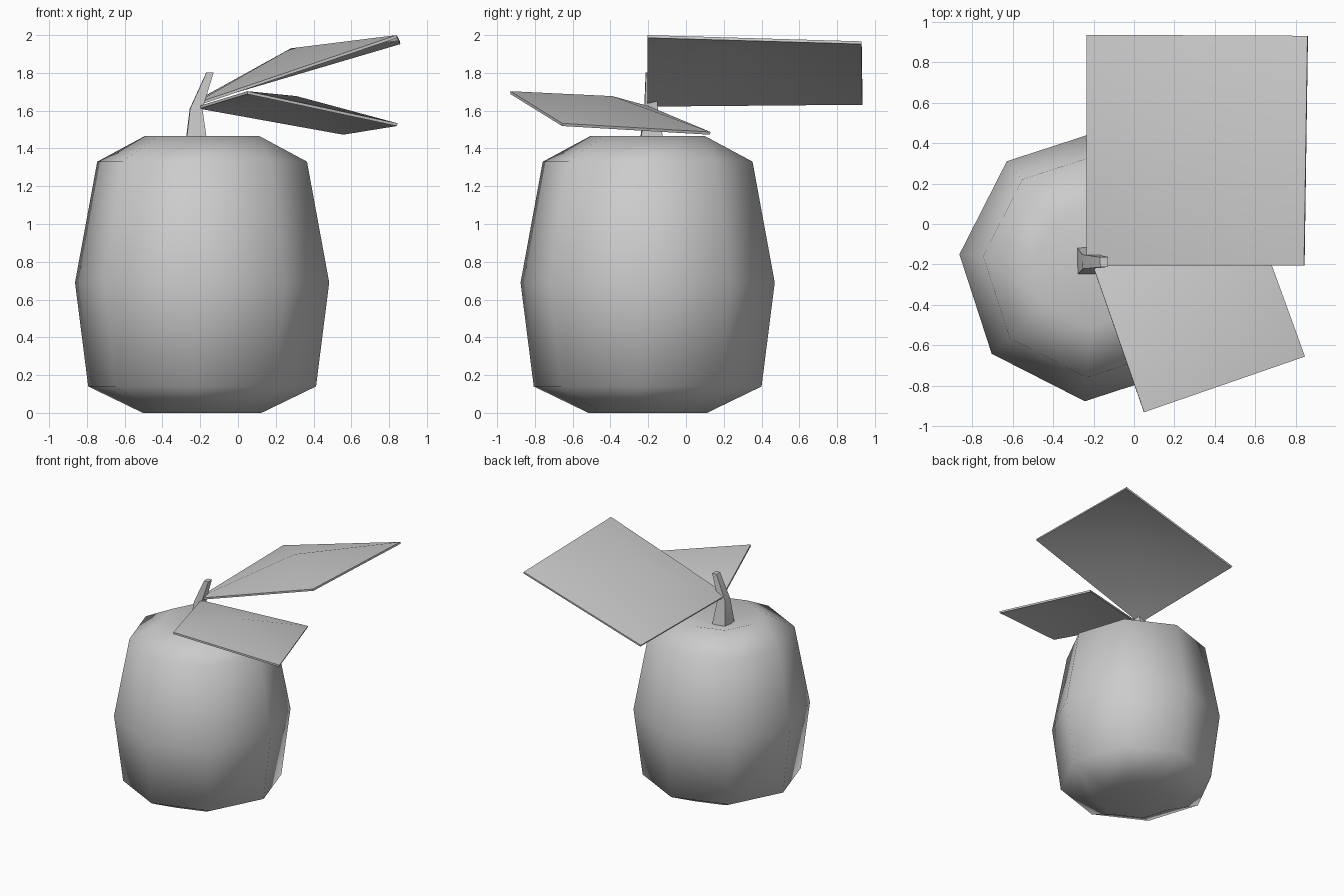
import bpy, math
from mathutils import Vector

cube = bpy.data.objects.get("Cube")
if cube:
    bpy.data.objects.remove(cube, do_unlink=True)

# Single neutral colour
grey = bpy.data.materials.new("neutral_grey")
grey.use_nodes = True
tone = (0.6, 0.6, 0.6, 1)
grey.diffuse_color = tone
grey.node_tree.nodes["Principled BSDF"].inputs["Base Color"].default_value = tone


def make(name, verts, faces):
    mesh = bpy.data.meshes.new(name)
    mesh.from_pydata(verts, [], faces)
    mesh.materials.append(grey)
    mesh.shade_smooth()
    obj = bpy.data.objects.new(name, mesh)
    bpy.context.collection.objects.link(obj)
    return obj


def ring(center, rx, ry, sides, turn):
    angles = [math.radians(turn) + math.tau * i / sides for i in range(sides)]
    return [Vector(center) + Vector((rx * math.cos(a), ry * math.sin(a), 0)) for a in angles]


def loft(name, rings, bottom, top):
    """Skin stacked rings and close both ends with a fan to a pole."""
    n = len(rings[0])
    verts = [v for r in rings for v in r] + [Vector(bottom), Vector(top)]
    low, high, last = len(verts) - 2, len(verts) - 1, n * (len(rings) - 1)
    faces = []
    for i in range(n):
        j = (i + 1) % n
        faces += [(k + i, k + j, k + n + j, k + n + i) for k in range(0, last, n)]
        faces += [(j, i, low), (last + i, last + j, high)]
    return make(name, verts, faces)


# Eight-sided fruit with dimpled ends
cx, cy = -0.19, -0.203
profile = [(0.315, 0), (0.605, 0.14), (0.675, 0.69), (0.557, 1.33), (0.305, 1.465)]
loft("fruit_body", [ring((cx, cy, z), r, r, 8, -4.5) for r, z in profile],
     (cx, cy, 0.06), (cx, cy, 1.38))

# Bent, tapering square stem
stem = [((-0.22, -0.18, 1.38), 0.088, 0.098), ((-0.222, -0.185, 1.61), 0.046, 0.05),
        ((-0.148, -0.188, 1.803), 0.027, 0.035)]
stem_obj = loft("stem", [ring(c, rx, ry, 4, 47) for c, rx, ry in stem], stem[0][0], stem[-1][0])
bpy.context.view_layer.objects.active = stem_obj
stem_obj.select_set(True)
bpy.ops.object.shade_smooth_by_angle(angle=math.radians(50))


# Four-cornered leaves with a raised middle
def leaf(name, corners, middle):
    obj = make(name, corners + [middle], [(i, (i + 1) % 4, 4) for i in range(4)])
    solid = obj.modifiers.new("thickness", "SOLIDIFY")
    solid.thickness = 0.015
    solid.offset = -1
    bpy.context.view_layer.objects.active = obj
    bpy.ops.object.select_all(action="DESELECT")
    obj.select_set(True)
    bpy.ops.object.modifier_apply(modifier="thickness")
    bpy.ops.object.shade_smooth_by_angle(angle=math.radians(40))


leaf("upper_leaf", [(-0.235, -0.205, 1.635), (0.84, -0.205, 2.0),
                    (0.857, 0.93, 1.967), (-0.235, 0.935, 1.645)], (0.28, 0.35, 1.93))
leaf("lower_leaf", [(-0.205, -0.2, 1.625), (0.05, -0.93, 1.703),
                    (0.845, -0.655, 1.533), (0.56, 0.13, 1.487)], (0.31, -0.39, 1.677))
